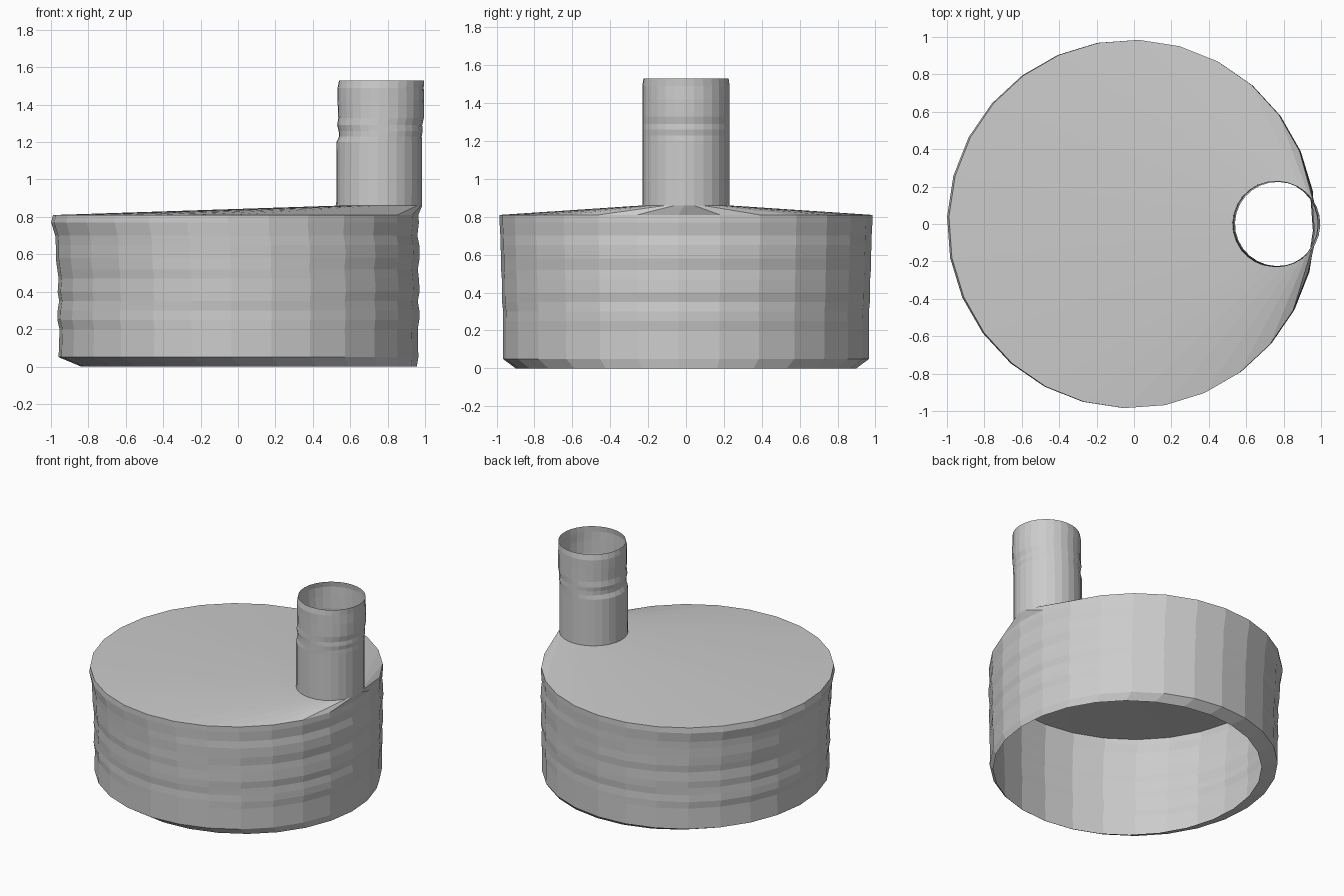
import bpy, bmesh, math

SIDES = 28
PHASE = math.radians(-2.3)


def loft(name, rings):
    """Open shell through stacked circles given as (z, left x, right x, y radius)."""
    bm = bmesh.new()
    loops = []
    for z, x0, x1, ry in rings:
        cx, rx = (x0 + x1) / 2, (x1 - x0) / 2
        loop = []
        for i in range(SIDES):
            a = PHASE + math.tau * i / SIDES
            loop.append(bm.verts.new((cx + rx * math.cos(a), ry * math.sin(a), z)))
        loops.append(loop)
    for low, high in zip(loops, loops[1:]):
        for i in range(SIDES):
            j = (i + 1) % SIDES
            bm.faces.new((low[i], low[j], high[j], high[i]))
    mesh = bpy.data.meshes.new(name)
    bm.to_mesh(mesh)
    bm.free()
    obj = bpy.data.objects.new(name, mesh)
    bpy.context.collection.objects.link(obj)
    return obj


# Wide drum, open below, with an off-centre bottom lip and shallow ripples
body_rim = (0.81, -0.99, 0.965, 0.985)
loft("drum_body", [
    (0.00, -0.84, 0.957, 0.90),
    (0.05, -0.96, 0.965, 0.968),
    (0.20, -0.955, 0.962, 0.968),
    (0.25, -0.967, 0.970, 0.968),
    (0.30, -0.965, 0.970, 0.966),
    (0.35, -0.957, 0.962, 0.972),
    (0.40, -0.965, 0.972, 0.973),
    (0.47, -0.960, 0.968, 0.973),
    (0.52, -0.967, 0.962, 0.977),
    (0.58, -0.975, 0.972, 0.977),
    (0.65, -0.975, 0.970, 0.980),
    (0.70, -0.978, 0.960, 0.981),
    (0.77, -1.00, 0.968, 0.985),
    body_rim,
])

# Gently sloping cap running from the drum rim up to the spout foot
spout_foot = (0.86, 0.525, 0.985, 0.23)
loft("sloped_cap", [body_rim, spout_foot])

# Narrow spout at the edge, open at both ends
loft("spout", [
    spout_foot,
    (1.20, 0.527, 0.985, 0.23),
    (1.23, 0.540, 0.982, 0.23),
    (1.26, 0.538, 0.988, 0.23),
    (1.29, 0.530, 0.985, 0.23),
    (1.33, 0.536, 0.994, 0.23),
    (1.42, 0.532, 0.996, 0.23),
    (1.49, 0.532, 0.993, 0.231),
    (1.53, 0.540, 0.995, 0.225),
])
